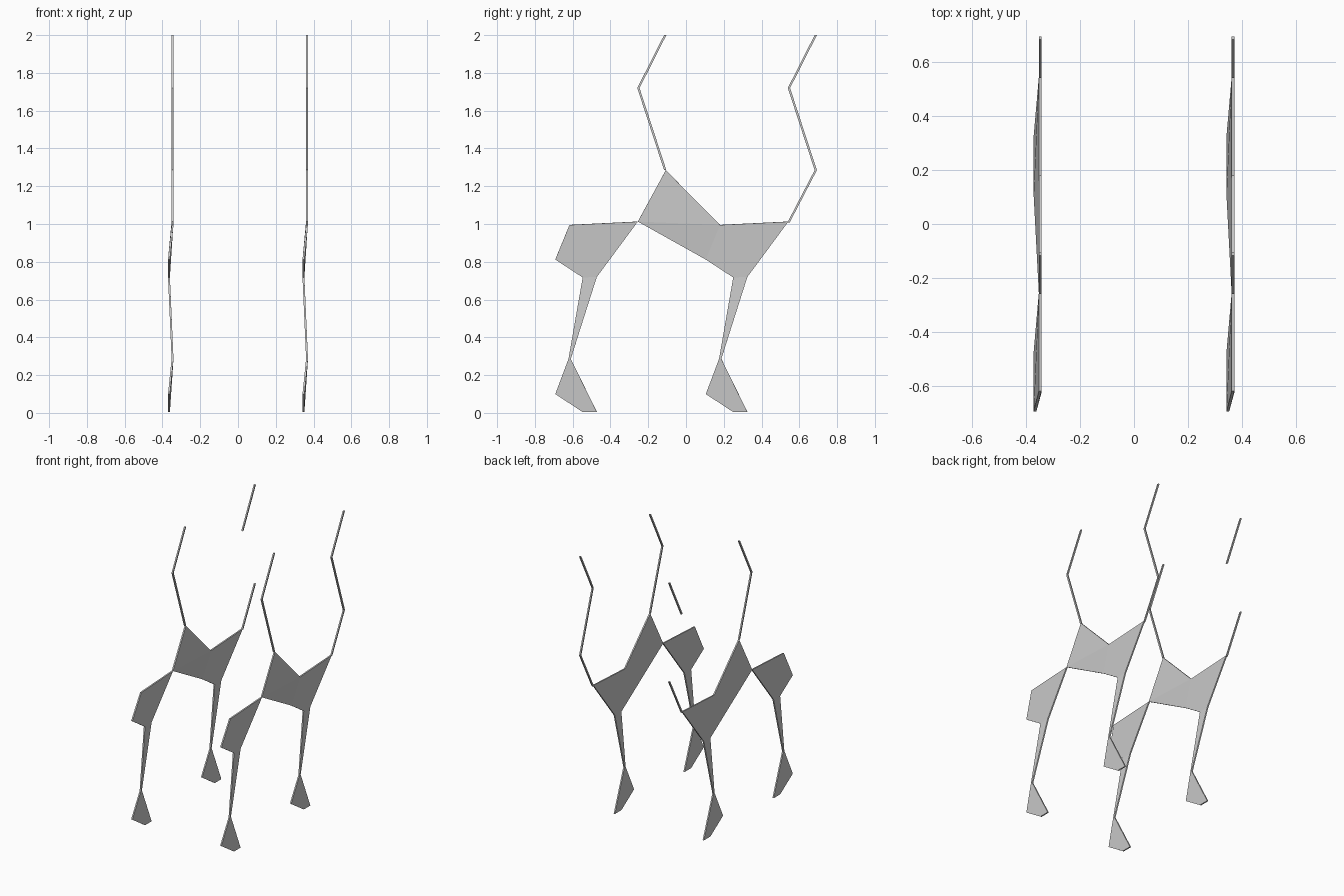
import bpy, bmesh

if "Cube" in bpy.data.objects:
    bpy.data.objects.remove(bpy.data.objects["Cube"])

THICK = 0.01      # sheet thickness
WIRE = 0.006      # half width of the rods
PITCH = 0.797     # spacing between front and back leg


def bend(z):
    """Sideways fold: knees and feet lean towards -x."""
    return -0.3655 if z < 0.15 or 0.6 < z < 0.9 else -0.3465


def sheet(name, outlines, dx, dy=0.0):
    """Welded thin sheet from (y, z) outlines."""
    bm = bmesh.new()
    for outline in outlines:
        bm.faces.new([bm.verts.new((bend(z) + dx, y + dy, z)) for y, z in outline])
    bmesh.ops.remove_doubles(bm, verts=bm.verts, dist=0.0005)
    bmesh.ops.recalc_face_normals(bm, faces=bm.faces)
    mesh = bpy.data.meshes.new(name)
    bm.to_mesh(mesh)
    bm.free()
    obj = bpy.data.objects.new(name, mesh)
    bpy.context.collection.objects.link(obj)
    mod = obj.modifiers.new("thickness", 'SOLIDIFY')
    mod.thickness = THICK
    mod.offset = 0


def rod(name, path, dx, dy=0.0):
    """Thin zigzag rod following (y, z) points."""
    quads = [[(a[0] - WIRE, a[1]), (a[0] + WIRE, a[1]),
              (b[0] + WIRE, b[1]), (b[0] - WIRE, b[1])]
             for a, b in zip(path, path[1:])]
    sheet(name, quads, dx, dy)


# Leg profiles, drawn for the back leg
thigh = [(0.18, 0.995), (0.542, 1.013), (0.325, 0.72), (0.25, 0.717), (0.105, 0.812)]
shin = [(0.25, 0.717), (0.325, 0.72), (0.187, 0.286), (0.175, 0.286)]
foot = [(0.175, 0.286), (0.187, 0.286), (0.325, 0.005), (0.25, 0.005), (0.105, 0.1)]

# Body panel bridging the front leg to the back leg
body_top = [(-0.255, 1.013), (0.18, 0.995), (-0.107, 1.285)]
body_low = [(-0.255, 1.013), (0.105, 0.812), (0.18, 0.995)]

# Upright rod points
lower, elbow, upper, tip = (0.543, 1.008), (0.687, 1.285), (0.545, 1.72), (0.687, 2.0)

for side, dx in (("left", 0.0), ("right", 0.712)):
    sheet(f"{side}_front_leg", [thigh, shin, foot], dx, -PITCH)
    sheet(f"{side}_body_and_back_leg", [body_top, body_low, thigh, shin, foot], dx)
    rod(f"{side}_front_upright", [elbow, upper, tip], dx, -PITCH)
    if side == "right":
        rod("right_back_upright", [lower, elbow, upper, tip], dx)
    else:
        # the left back upright has a gap in the middle
        rod("left_back_upright_base", [lower, elbow], dx)
        rod("left_back_upright_tip", [upper, tip], dx)
